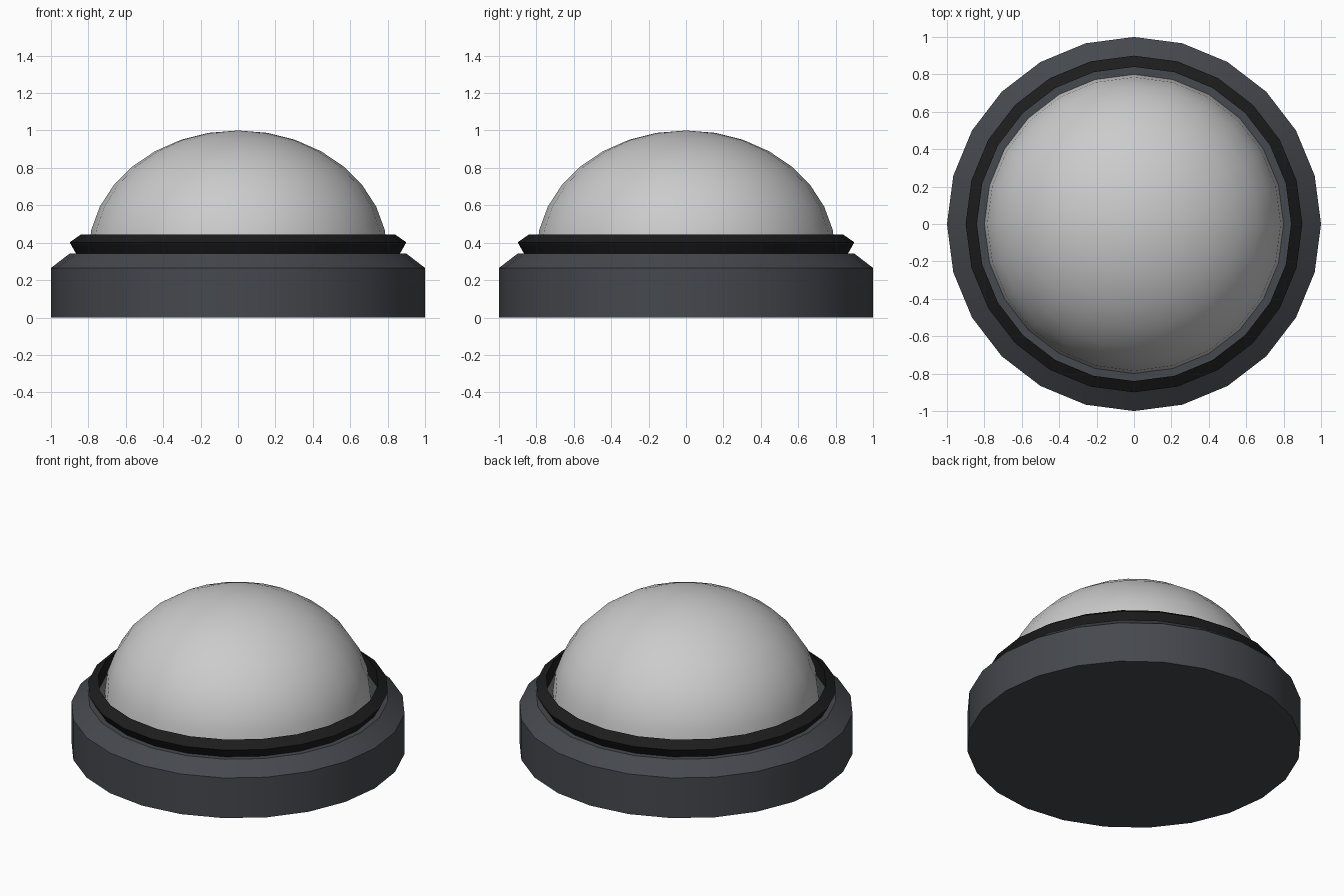
import bpy, math

if "Cube" in bpy.data.objects:
    bpy.data.objects.remove(bpy.data.objects["Cube"])

SIDES = 24


def material(name, color):
    m = bpy.data.materials.new(name)
    m.diffuse_color = color
    m.use_nodes = True
    m.node_tree.nodes["Principled BSDF"].inputs["Base Color"].default_value = m.diffuse_color
    return m


def lathe(name, profile, mat=None, closed=False):
    """Revolve (radius, z) points about z; zero radius makes a pole."""
    verts, rows, faces = [], [], []
    for r, z in profile:
        n = 1 if r == 0 else SIDES
        rows.append([len(verts) + i % n for i in range(SIDES)])
        for i in range(n):
            a = math.tau * i / SIDES
            verts.append((r * math.cos(a), r * math.sin(a), z))
    pairs = list(zip(rows, rows[1:]))
    if closed:
        pairs.append((rows[-1], rows[0]))
    for lo, hi in pairs:
        for i in range(SIDES):
            j = (i + 1) % SIDES
            faces.append(list(dict.fromkeys((lo[i], lo[j], hi[j], hi[i]))))
    me = bpy.data.meshes.new(name)
    me.from_pydata(verts, [], faces)
    ob = bpy.data.objects.new(name, me)
    bpy.context.collection.objects.link(ob)
    if mat:
        me.materials.append(mat)
    bpy.ops.object.select_all(action='DESELECT')
    ob.select_set(True)
    bpy.context.view_layer.objects.active = ob
    bpy.ops.object.shade_smooth_by_angle(angle=math.radians(30))
    return ob


housing = material("dark_grey", (0.06, 0.065, 0.075, 1))
rubber = material("black", (0.012, 0.012, 0.012, 1))

# Chamfered round base
lathe("base", [(0, 0), (1, 0), (1, 0.265), (0.9, 0.342), (0, 0.342)], housing)

# Black collar with a ridge, sitting around the dome with a small gap
lathe("collar_ring", [(0.84, 0.34), (0.865, 0.34), (0.9, 0.402), (0.84, 0.444)],
      rubber, closed=True)

# Flattened dome on the base
steps = 8
dome = [(0.8 * math.cos(t), 0.34 + 0.66 * math.sin(t))
        for t in (math.pi / 2 * i / steps for i in range(steps))]
lathe("dome", dome + [(0, 1.0)])
